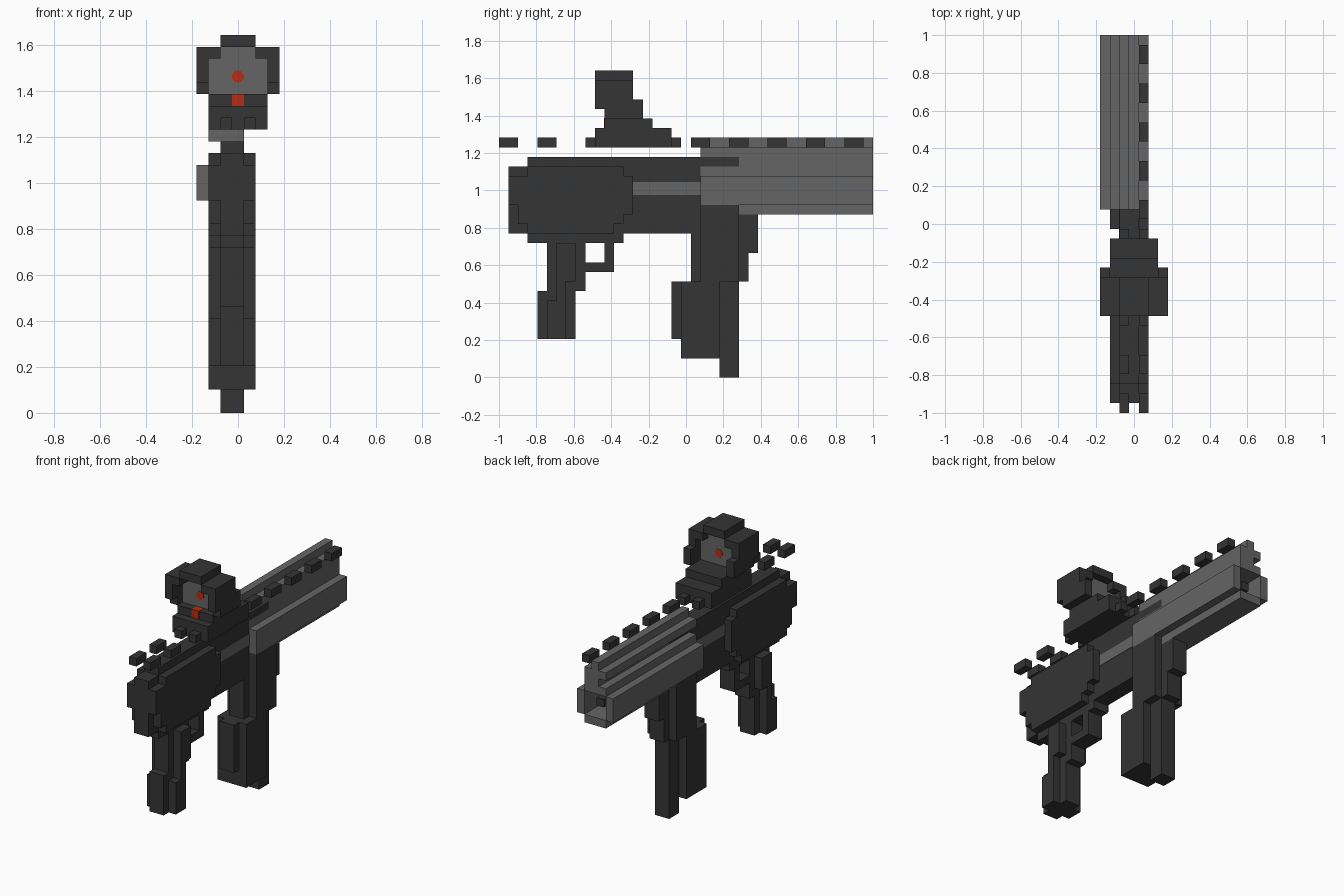
import bpy, bmesh, math
from mathutils import Matrix, Vector

cube = bpy.data.objects.get("Cube")
if cube:
    bpy.data.objects.remove(cube, do_unlink=True)

V = 2 / 39  # size of one grid cell


def material(name, rgb):
    m = bpy.data.materials.new(name)
    m.use_nodes = True
    col = (*rgb, 1)
    m.diffuse_color = col
    m.node_tree.nodes["Principled BSDF"].inputs["Base Color"].default_value = col
    return m


DARK = material("charcoal", (0.035, 0.035, 0.035))
GRAY = material("steel gray", (0.13, 0.13, 0.13))
RED = material("signal red", (0.48, 0.026, 0.006))


def place(i, j, k):
    """Grid cell corner to model position."""
    return Vector(((i - 3.5) * V, (j - 19.5) * V, k * V))


def finish(name, bm, mat):
    me = bpy.data.meshes.new(name)
    bm.to_mesh(me)
    bm.free()
    me.materials.append(mat)
    ob = bpy.data.objects.new(name, me)
    bpy.context.collection.objects.link(ob)
    return ob


def blocks(name, mat, boxes):
    """One part from boxes given as (x0, x1, y0, y1, z0, z1) in cells."""
    bm = bmesh.new()
    for x0, x1, y0, y1, z0, z1 in boxes:
        a, b = place(x0, y0, z0), place(x1, y1, z1)
        size = Matrix.Diagonal((*(b - a), 1))
        bmesh.ops.create_cube(bm, size=1, matrix=Matrix.Translation((a + b) / 2) @ size)
    return finish(name, bm, mat)


def layers(x0, x1, rows):
    """Side profile rows (y0, y1, z0, z1) extruded across x."""
    return [(x0, x1, *r) for r in rows]


# Receiver core and the wider stepped stock
blocks("receiver", DARK, layers(2, 4, [
    (1, 21, 15, 22), (3, 25, 22, 23), (3, 13, 14, 15)]))
blocks("stock", DARK, layers(1, 5, [
    (3, 13, 21, 22), (1, 14, 18, 21), (2, 14, 17, 18),
    (2, 13, 16, 17), (3, 12, 15, 16)]))
blocks("receiver_band", GRAY, [(1.95, 4.05, 14, 21, 19, 20.4)])

# Rear grip: narrow core with a wider raised strip
blocks("grip", DARK, layers(2, 4, [(4, 8, 4, 9), (5, 9, 9, 14)]))
blocks("grip_strip", DARK, layers(1, 5, [
    (5, 7, 4, 8), (6, 7, 8, 10), (6, 8, 10, 14)]))
blocks("trigger_guard", DARK, layers(2, 4, [(9, 12, 11, 12), (11, 12, 12, 14)]))

# Forward column and magazine
blocks("front_column", DARK, layers(1, 5, [(21, 25, 10, 18)])
       + layers(2, 4, [(20, 21, 10, 18), (25, 27, 13, 17), (25, 26, 10, 13)]))
blocks("magazine", DARK, layers(1, 5, [(19, 23, 2, 10)])
       + layers(2, 4, [(18, 19, 4, 10), (23, 25, 0, 10)]))

# Barrel shroud: stepped octagonal tube, open at the muzzle
blocks("barrel_shroud", GRAY, [
    (1, 4, 25, 39, 17, 18), (1, 4, 21, 39, 21, 22),
    (0, 1, 21, 39, 18, 21), (4, 5, 21, 39, 18, 21),
    (1, 4, 21, 30, 18, 21)])
blocks("shroud_top", GRAY, [
    (2, 3, 25, 39, 22, 23), (3, 4, 25, 39, 22, 23),
    (1, 4, 21, 39, 23, 24), (2, 3, 21, 39, 24, 25)])
blocks("barrel", DARK, [(2, 3, 30, 38, 19, 20)])

# Rail teeth floating above the body
blocks("rail_right", DARK, [(2, 3, j, j + 2, 24, 25) for j in (0, 4, 9, 17)])
blocks("rail_left", DARK, [(4, 5, j, j + 2, 24, 25)
                           for j in (0, 4, 9, 17, 20, 24, 28, 32, 36)])

# Sight: stepped base, hood, lens and aiming marks
blocks("sight_base", DARK, layers(1, 6, [
    (10, 18, 24, 26), (11, 16, 26, 27)]))
hood = [(2, 5, 10, 14, 31, 32)]
for wall, corner in ((0, 1), (6, 5)):
    hood += layers(wall, wall + 1, [
        (11, 15, 27, 28), (10, 15, 28, 29), (10, 14, 29, 31)])
    hood.append((corner, corner + 1, 10, 14, 30, 31))
blocks("sight_hood", DARK, hood)
blocks("sight_lens", GRAY, [(1, 6, 12, 13, 27, 30), (2, 5, 12, 13, 30, 31)])
blocks("sight_marker", RED, [(3, 4, 10.97, 12, 26, 27.03)])

bm = bmesh.new()
bmesh.ops.create_cone(
    bm, cap_ends=True, segments=8, radius1=0.54 * V, radius2=0.54 * V, depth=1.1 * V,
    matrix=Matrix.Translation(place(3.5, 12.5, 28.5))
    @ Matrix.Rotation(math.pi / 2, 4, 'X') @ Matrix.Rotation(math.pi / 8, 4, 'Z'))
finish("sight_dot", bm, RED)
